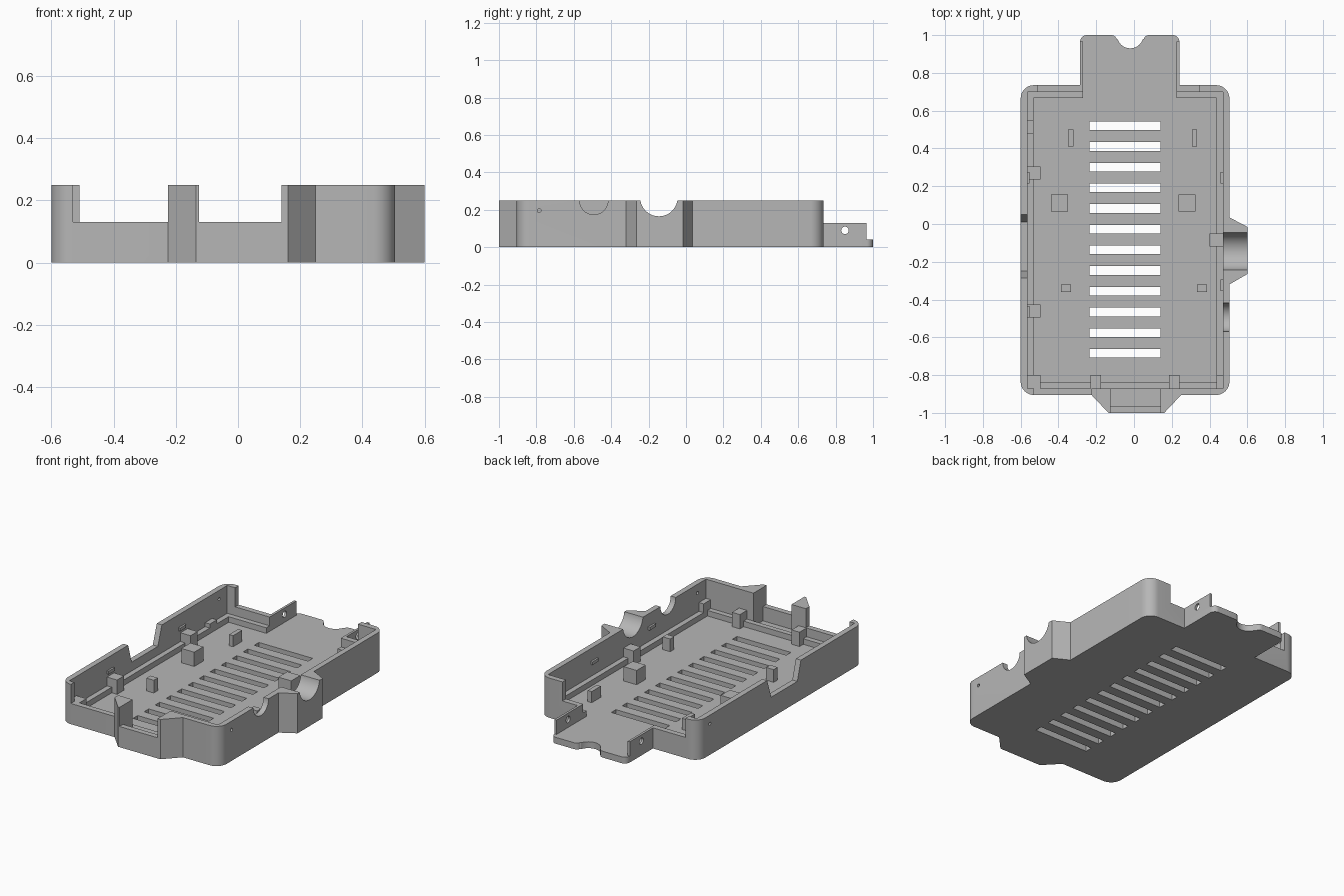
import bpy
import bmesh
from math import radians, cos, sin
from mathutils import Matrix

default_cube = bpy.data.objects.get("Cube")
if default_cube:
    bpy.data.objects.remove(default_cube, do_unlink=True)

grey = bpy.data.materials.new("plain_grey")
grey.use_nodes = True
colour = (0.47, 0.47, 0.47, 1)
grey.diffuse_color = colour
grey.node_tree.nodes["Principled BSDF"].inputs["Base Color"].default_value = colour

# Main dimensions
LEFT, RIGHT, FRONT, BACK = -0.6, 0.505, -0.905, 0.735
WALL, FLOOR, LOW, TOP, ABOVE = 0.035, 0.04, 0.13, 0.25, 0.4
IN_LEFT, IN_RIGHT = LEFT + WALL, RIGHT - WALL
IN_FRONT, IN_BACK = FRONT + WALL, BACK - WALL
TONGUE_LEFT, TONGUE_RIGHT, TONGUE_BACK = -0.285, 0.24, 0.965
THIN = 0.015


def finish(name, bm):
    bmesh.ops.recalc_face_normals(bm, faces=bm.faces)
    mesh = bpy.data.meshes.new(name)
    bm.to_mesh(mesh)
    bm.free()
    mesh.materials.append(grey)
    obj = bpy.data.objects.new(name, mesh)
    bpy.context.collection.objects.link(obj)
    return obj


def arc(cx, cy, radius, start, end, steps=10):
    angles = [radians(start + (end - start) * i / steps) for i in range(steps + 1)]
    return [(cx + radius * cos(a), cy + radius * sin(a)) for a in angles]


def prism(name, outline, low, high, along_x=False):
    """Extrude an outline upwards, or a (y, z) outline along x."""
    bm = bmesh.new()
    place = (lambda p: (low, *p)) if along_x else (lambda p: (*p, low))
    face = bm.faces.new([bm.verts.new(place(p)) for p in outline])
    new = bmesh.ops.extrude_face_region(bm, geom=[face])["geom"]
    step = (high - low, 0, 0) if along_x else (0, 0, high - low)
    bmesh.ops.translate(bm, vec=step, verts=[v for v in new if isinstance(v, bmesh.types.BMVert)])
    return finish(name, bm)


def box(name, x, y, z):
    return prism(name, [(x[0], y[0]), (x[1], y[0]), (x[1], y[1]), (x[0], y[1])], *z)


def rod(name, y, z, radius, x):
    return prism(name, arc(y, z, radius, 0, 360, 40)[:-1], *x, along_x=True)


def cut(target, cutters):
    bpy.context.view_layer.objects.active = target
    for cutter in cutters:
        cutter.hide_render = True
        mod = target.modifiers.new("cut", "BOOLEAN")
        mod.operation, mod.solver, mod.object = "DIFFERENCE", "EXACT", cutter
        bpy.ops.object.modifier_apply(modifier=mod.name)
        bpy.data.objects.remove(cutter, do_unlink=True)


def smooth(obj):
    bpy.ops.object.select_all(action="DESELECT")
    obj.select_set(True)
    bpy.context.view_layer.objects.active = obj
    bpy.ops.object.shade_smooth_by_angle(angle=radians(25))


# Tray: rounded outline with a front bay and a cable boss on one side
R = 0.07
outline = arc(LEFT + R, FRONT + R, R, 180, 270)
outline += [(-0.225, FRONT), (-0.135, -1), (0.16, -1), (0.25, FRONT)]
outline += arc(RIGHT - R, FRONT + R, R, 270, 360)
outline += [(RIGHT, -0.32), (0.6, -0.265), (0.6, -0.015), (RIGHT, 0.035)]
outline += arc(RIGHT - R, BACK - R, R, 0, 90)
outline += arc(LEFT + R, BACK - R, R, 90, 180)
tray = prism("tray", outline, 0, TOP)

left_wall = (LEFT - 0.1, IN_LEFT + 0.05)
right_wall = (IN_RIGHT - 0.05, RIGHT + 0.2)
front_edge, back_edge = (-1.1, -0.8), (0.65, 0.8)
cutters = [
    box("cavity", (IN_LEFT, IN_RIGHT), (IN_FRONT, IN_BACK), (FLOOR, ABOVE)),
    box("bay_pocket", (-0.125, 0.14), (-0.965, -0.8), (FLOOR, ABOVE)),
    box("front_left_step", (-0.53, -0.225), front_edge, (LOW, ABOVE)),
    box("bay_step", (-0.125, 0.14), front_edge, (LOW, ABOVE)),
    box("back_step", (-0.51, 0.345), back_edge, (LOW, ABOVE)),
    box("tongue_opening", (TONGUE_LEFT + THIN, TONGUE_RIGHT - THIN), back_edge, (FLOOR, ABOVE)),
    prism("left_notch", [(-0.25, LOW), (0.01, LOW), (0.05, TOP), (0.05, ABOVE),
                         (-0.285, ABOVE), (-0.285, TOP)], *left_wall, along_x=True),
    rod("cable_notch", -0.145, 0.265, 0.1, right_wall),
    rod("small_notch", -0.493, TOP, 0.076, right_wall),
    rod("right_pin_hole", -0.785, 0.195, 0.01, right_wall),
    rod("left_pin_hole", 0.62, 0.195, 0.01, left_wall),
]
# Row of floor vents
for i in range(12):
    y = 0.52 - i * 0.1095
    cutters.append(box("vent", (-0.235, 0.14), (y - 0.023, y + 0.023), (-0.1, 0.1)))
cut(tray, cutters)
smooth(tray)

# Back tongue with a finger notch
outline = [(TONGUE_LEFT, BACK), (TONGUE_RIGHT, BACK)]
outline += arc(TONGUE_RIGHT - WALL, TONGUE_BACK, WALL, 0, 90)
outline += arc(0.08, 0.97, 0.03, 90, 160, 6)
outline += arc(-0.02, 1, 0.07, -20, -160, 16)
outline += arc(-0.12, 0.97, 0.03, 20, 90, 6)
outline += arc(TONGUE_LEFT + WALL, TONGUE_BACK, WALL, 90, 180)
smooth(prism("tongue", outline, 0, FLOOR))

# Thin tongue cheeks with pin holes
for name, x in (("left", TONGUE_RIGHT - THIN), ("right", TONGUE_LEFT)):
    cheek = box(name + "_tongue_cheek", (x, x + THIN), (BACK, TONGUE_BACK), (FLOOR, LOW))
    cut(cheek, [rod("cheek_hole", 0.85, 0.09, 0.02, (x - 0.1, x + 0.1))])
    smooth(cheek)

# Low ledge around the inside of the walls
LEDGE = (FLOOR, 0.075)
DEPTH = 0.033
for name, x, y in (
    ("right_ledge", (IN_LEFT, IN_LEFT + DEPTH), (IN_FRONT, IN_BACK)),
    ("left_ledge", (IN_RIGHT - DEPTH, IN_RIGHT), (IN_FRONT, IN_BACK)),
    ("front_ledge", (IN_LEFT, IN_RIGHT), (IN_FRONT, IN_FRONT + DEPTH)),
    ("back_ledge_a", (IN_LEFT, TONGUE_LEFT + THIN), (IN_BACK - DEPTH, IN_BACK)),
    ("back_ledge_b", (TONGUE_RIGHT - THIN, IN_RIGHT), (IN_BACK - DEPTH, IN_BACK)),
):
    box(name, x, y, LEDGE)
box("ledge_step", (IN_LEFT, IN_LEFT + DEPTH), (0.48, 0.55), (FLOOR, 0.1))

# Board support blocks against the walls
PAD = 0.07
for x, y in ((IN_LEFT, 0.235), (IN_LEFT, -0.495), (IN_RIGHT - PAD, -0.12), (IN_LEFT, IN_FRONT)):
    box("support_block", (x, x + PAD), (y, y + PAD), (FLOOR, LOW))
for x, width in ((-0.23, 0.055), (0.185, 0.055), (IN_RIGHT - DEPTH, DEPTH)):
    box("front_support", (x, x + width), (IN_FRONT, IN_FRONT + PAD), (FLOOR, LOW))

# Paired posts standing on the floor
for x in (-0.395, 0.28):
    box("square_post", (x - 0.045, x + 0.045), (0.065, 0.155), (FLOOR, LOW))
for x in (-0.36, 0.36):
    box("small_post", (x - 0.026, x + 0.026), (-0.36, -0.32), (FLOOR, 0.12))
for x in (-0.335, 0.32):
    box("thin_post", (x - 0.014, x + 0.014), (0.41, 0.5), (FLOOR, 0.11))

# Snap nubs on the inner walls
for x, y in ((IN_LEFT, 0.245), (IN_LEFT, -0.465), (IN_RIGHT - 0.012, 0.245), (IN_RIGHT - 0.012, -0.325)):
    box("snap_nub", (x, x + 0.012), (y - 0.03, y + 0.03), (0.15, 0.17))
